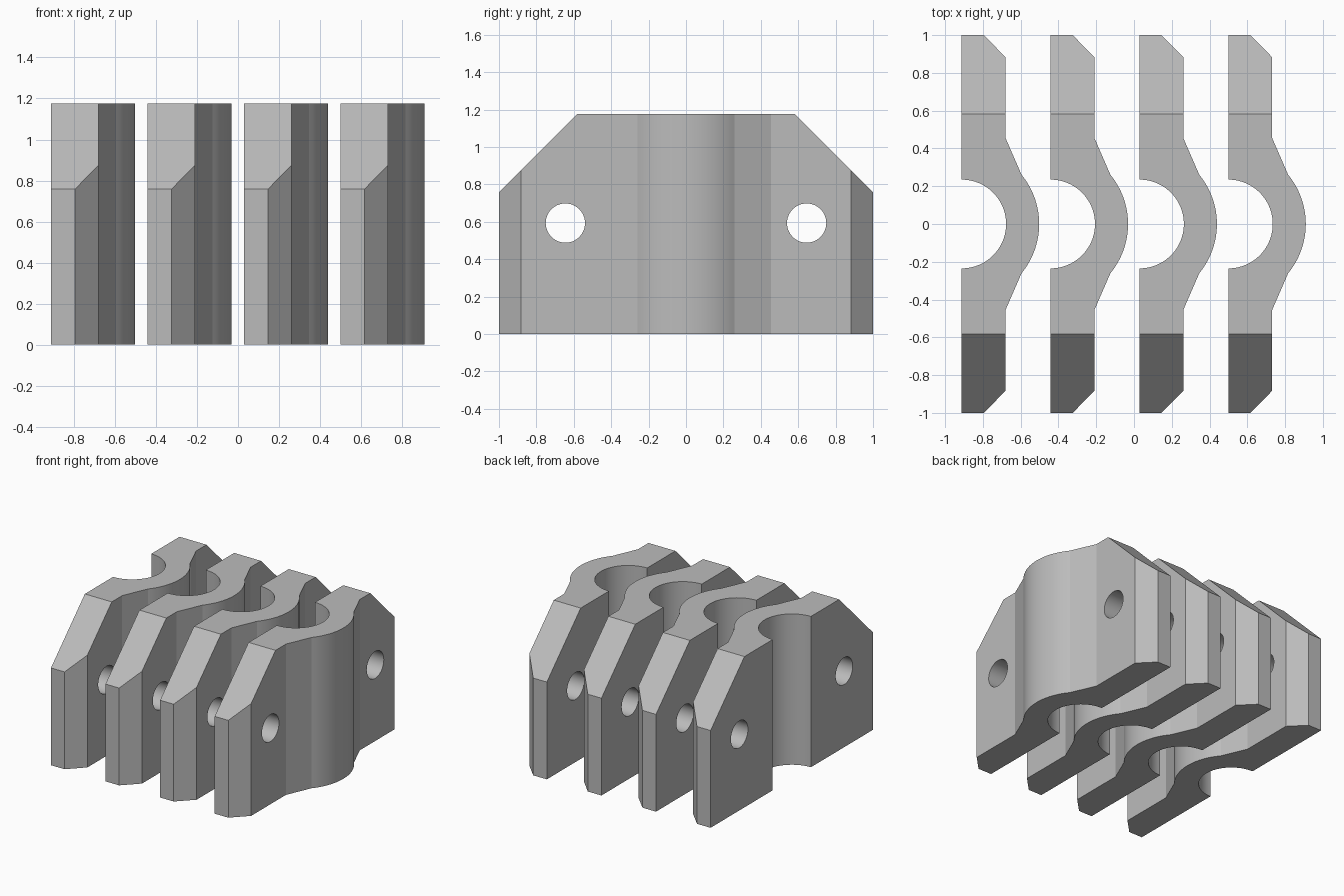
import bpy, bmesh, math
from mathutils import Vector

if "Cube" in bpy.data.objects:
    bpy.data.objects.remove(bpy.data.objects["Cube"])

HEIGHT = 1.175
PITCH = 0.4705
LEFT = -0.912          # back face of the first clamp
THICK = 0.232
GROOVE_R, OUTER_R = 0.235, 0.41
HOLE_Y, HOLE_Z, HOLE_R = 0.645, 0.593, 0.105

grey = bpy.data.materials.new("grey")
grey.diffuse_color = (0.5, 0.5, 0.5, 1)
grey.use_nodes = True
grey.node_tree.nodes["Principled BSDF"].inputs["Base Color"].default_value = grey.diffuse_color


def arc(radius, start, end, steps):
    """Points on an arc about the origin, angles in radians."""
    return [(radius * math.cos(a), radius * math.sin(a))
            for a in (start + (end - start) * i / steps for i in range(steps + 1))]


def clamp_profile():
    """Plan outline: chamfered ends, bulged outside and half-round groove."""
    a = math.asin(0.26 / OUTER_R)
    pts = [(0, -1), (0.117, -1), (THICK, -0.883), (THICK, -0.455)]
    pts += arc(OUTER_R, -a, a, 24)
    pts += [(THICK, 0.455), (THICK, 0.883), (0.117, 1), (0, 1)]
    pts += arc(GROOVE_R, math.pi / 2, -math.pi / 2, 40)
    return pts


def hole_cutter():
    """Two horizontal cylinders for the bolt holes."""
    bm = bmesh.new()
    for side in (-1, 1):
        made = bmesh.ops.create_cone(bm, cap_ends=True, segments=48,
                                     radius1=HOLE_R, radius2=HOLE_R, depth=2)
        for v in made["verts"]:
            x, y, z = v.co
            v.co = (z, side * HOLE_Y + y, HOLE_Z - x)
    bmesh.ops.recalc_face_normals(bm, faces=bm.faces)
    mesh = bpy.data.meshes.new("bolt_hole_cutter")
    bm.to_mesh(mesh)
    bm.free()
    ob = bpy.data.objects.new("bolt_hole_cutter", mesh)
    bpy.context.collection.objects.link(ob)
    ob.hide_render = True
    return ob


# Clamp body: extruded outline with both upper corners sliced off
bm = bmesh.new()
base = bm.faces.new([bm.verts.new((x, y, 0)) for x, y in clamp_profile()])
top = bmesh.ops.extrude_face_region(bm, geom=[base], use_keep_orig=True)["geom"]
bmesh.ops.translate(bm, vec=(0, 0, HEIGHT),
                    verts=[g for g in top if isinstance(g, bmesh.types.BMVert)])
for side in (-1, 1):
    cut = bmesh.ops.bisect_plane(
        bm, geom=bm.verts[:] + bm.edges[:] + bm.faces[:],
        plane_co=(0, side * 0.583, HEIGHT),
        plane_no=Vector((0, side, 1)).normalized(), clear_outer=True)
    rim = [g for g in cut["geom_cut"] if isinstance(g, bmesh.types.BMEdge)]
    bmesh.ops.holes_fill(bm, edges=rim, sides=0)
bmesh.ops.recalc_face_normals(bm, faces=bm.faces)
mesh = bpy.data.meshes.new("clamp")
bm.to_mesh(mesh)
bm.free()
mesh.materials.append(grey)
clamp = bpy.data.objects.new("clamp_1", mesh)
bpy.context.collection.objects.link(clamp)

# Bolt holes
cutter = hole_cutter()
mod = clamp.modifiers.new("bolt_holes", 'BOOLEAN')
mod.operation = 'DIFFERENCE'
mod.solver = 'EXACT'
mod.object = cutter
bpy.context.view_layer.objects.active = clamp
clamp.select_set(True)
bpy.ops.object.modifier_apply(modifier=mod.name)
bpy.data.objects.remove(cutter)
bpy.ops.object.shade_smooth_by_angle(angle=math.radians(12))

# Row of four identical clamps
clamp.location.x = LEFT
for i in range(1, 4):
    copy = clamp.copy()
    copy.name = f"clamp_{i + 1}"
    copy.location.x = LEFT + PITCH * i
    bpy.context.collection.objects.link(copy)
